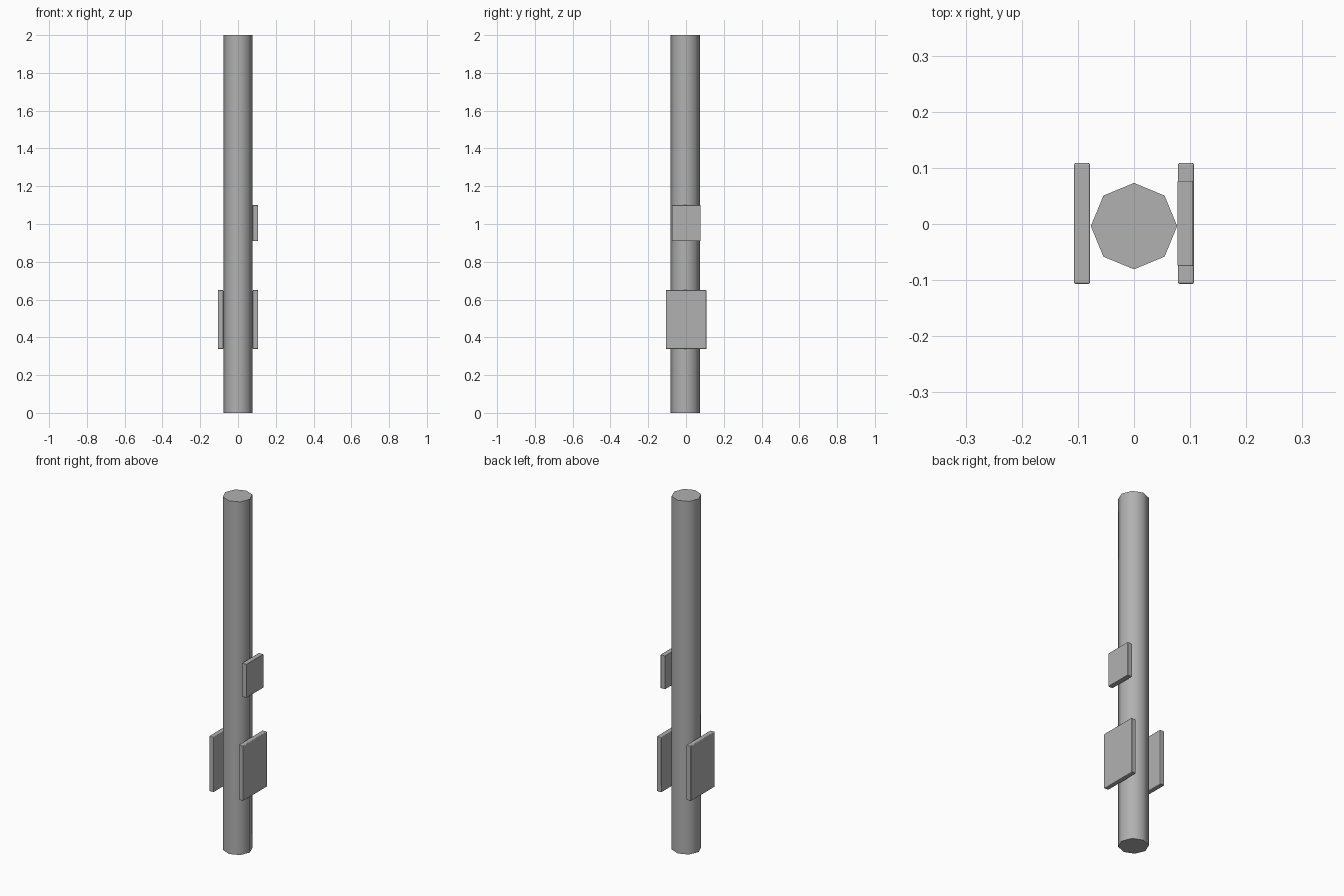
import bpy
from math import radians

if "Cube" in bpy.data.objects:
    bpy.data.objects.remove(bpy.data.objects["Cube"])

# Dark grey for the whole model
grey = bpy.data.materials.new("dark_grey")
grey.diffuse_color = (0.44, 0.44, 0.44, 1)
grey.use_nodes = True
grey.node_tree.nodes["Principled BSDF"].inputs["Base Color"].default_value = grey.diffuse_color


def finish(obj):
    obj.data.materials.append(grey)
    bpy.ops.object.select_all(action='DESELECT')
    obj.select_set(True)
    bpy.context.view_layer.objects.active = obj
    bpy.ops.object.shade_smooth_by_angle(angle=radians(50))


def panel(name, x, y, z, size, bevel):
    """Thin plate facing sideways with softly rounded edges and flat faces."""
    bpy.ops.mesh.primitive_cube_add(size=1, location=(x, y, z))
    obj = bpy.context.object
    obj.name = name
    obj.scale = size
    bpy.ops.object.transform_apply(location=False, rotation=False, scale=True)
    mod = obj.modifiers.new("edge_bevel", 'BEVEL')
    mod.width = bevel
    mod.segments = 2
    mod.harden_normals = True
    finish(obj)
    bpy.ops.object.modifier_apply(modifier=mod.name)


# Octagonal pole with corners on the x and y axes
bpy.ops.mesh.primitive_cylinder_add(vertices=8, radius=0.077, depth=2,
                                    location=(0, -0.0038, 1))
pole = bpy.context.object
pole.name = "pole"
finish(pole)

# Pair of large plates low on both sides
for side, name in ((-1, "large_plate_left"), (1, "large_plate_right")):
    panel(name, side * 0.0925, 0.001, 0.494, (0.029, 0.216, 0.312), 0.004)

# Small plate higher on the right side
panel("small_plate", 0.0915, 0.001, 1.005, (0.028, 0.152, 0.19), 0.002)
